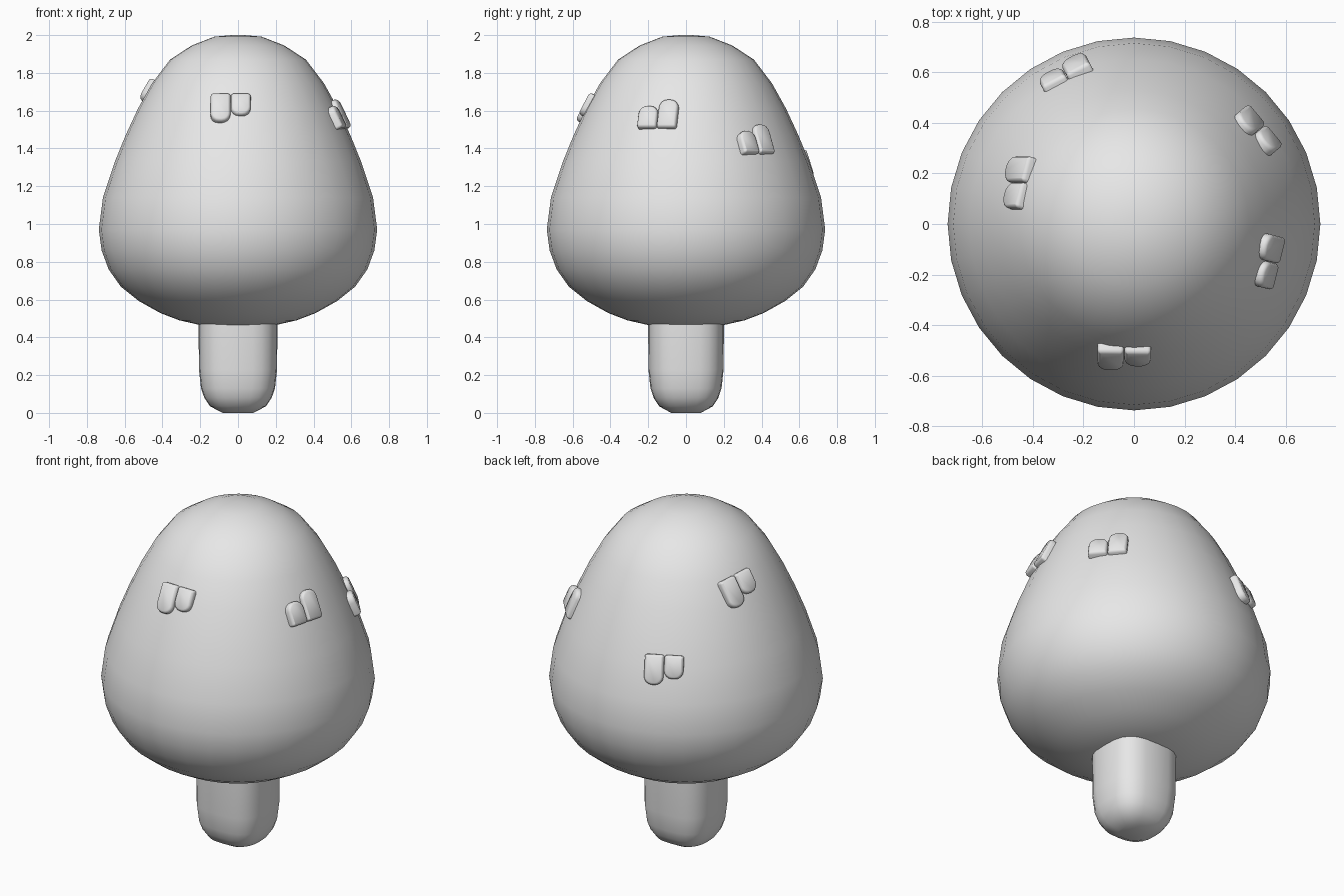
import bpy, bmesh, math
from mathutils import Matrix, Vector

if "Cube" in bpy.data.objects:
    bpy.data.objects.remove(bpy.data.objects["Cube"])

mat = bpy.data.materials.new("light_grey")
mat.diffuse_color = (0.8, 0.8, 0.8, 1)
mat.use_nodes = True
mat.node_tree.nodes["Principled BSDF"].inputs["Base Color"].default_value = mat.diffuse_color


def finish(name, bm, angle):
    bmesh.ops.recalc_face_normals(bm, faces=bm.faces[:])
    me = bpy.data.meshes.new(name)
    bm.to_mesh(me)
    bm.free()
    me.materials.append(mat)
    ob = bpy.data.objects.new(name, me)
    bpy.context.collection.objects.link(ob)
    bpy.ops.object.select_all(action='DESELECT')
    ob.select_set(True)
    bpy.context.view_layer.objects.active = ob
    bpy.ops.object.shade_smooth_by_angle(angle=math.radians(angle))
    return ob


def loft(bm, rings):
    """Join closed rings of points, with a flat cap on both ends."""
    loops = [[bm.verts.new(p) for p in ring] for ring in rings]
    n = len(loops[0])
    for a, b in zip(loops, loops[1:]):
        for i in range(n):
            j = (i + 1) % n
            bm.faces.new((a[i], a[j], b[j], b[i]))
    bm.faces.new(loops[0])
    bm.faces.new(loops[-1])


# Bulbous cap: (radius, height) profile turned around z
PROFILE = [(0.03, 0.456), (0.20, 0.465), (0.31, 0.49), (0.41, 0.528), (0.525, 0.592),
           (0.62, 0.668), (0.685, 0.76), (0.722, 0.86), (0.737, 0.97), (0.715, 1.14),
           (0.652, 1.33), (0.595, 1.47), (0.53, 1.61), (0.455, 1.745), (0.36, 1.87),
           (0.245, 1.945), (0.125, 1.992), (0.03, 2.0)]
bm = bmesh.new()
loft(bm, [[(r * math.cos(t), r * math.sin(t), z)
           for t in (math.tau * i / 32 for i in range(32))] for r, z in PROFILE])
finish("cap", bm, 60)


# Stem: rounded square section, rounded off at the foot
def squircle(h, z, n=24, p=0.72):
    ring = []
    for i in range(n):
        c, s = math.cos(math.tau * i / n), math.sin(math.tau * i / n)
        ring.append((math.copysign(abs(c) ** p, c) * h * 1.02,
                     math.copysign(abs(s) ** p, s) * h * 0.98, z))
    return ring


bm = bmesh.new()
loft(bm, [squircle(h, z) for h, z in [(0.08, 0.0), (0.145, 0.035), (0.175, 0.08),
                                      (0.192, 0.13), (0.203, 0.23), (0.205, 0.52)]])
finish("stem", bm, 60)


# Small plates: flat along y = 0, rounded at the lower end
def cap_radius(z):
    for (r0, z0), (r1, z1) in zip(PROFILE, PROFILE[1:]):
        if z0 <= z <= z1:
            return r0 + (r1 - r0) * (z - z0) / (z1 - z0)
    return 0


def outline(x0, x1, length, inset):
    pts = []
    corners = [(x1, 0, 0.014, -1, -1, 0), (x0, 0, 0.014, 1, -1, 90),
               (x0, -length, 0.045, 1, 1, 180), (x1, -length, 0.045, -1, 1, 270)]
    for x, y, r, sx, sy, start in corners:
        for k in range(5):
            a = math.radians(start + k * 22.5)
            pts.append((x + sx * r + (r - inset) * math.cos(a),
                        y + sy * r + (r - inset) * math.sin(a)))
    return pts


def plate(name, x0, x1, length, frame):
    bm = bmesh.new()
    layers = [(0, -0.03), (0, 0.010), (0.004, 0.019), (0.012, 0.025)]
    loft(bm, [[frame @ Vector((x, y, h)) for x, y in outline(x0, x1, length, inset)]
              for inset, h in layers])
    finish(name, bm, 50)


# Pairs: azimuth, facing, height of flat edge, upside down, roll
PAIRS = [(-94.5, -91, 1.685, False, 0), (-15.5, -14, 1.505, True, 0),
         (37, 40, 1.37, True, 0), (114.5, 117, 1.39, False, 0),
         (159, 162, 1.75, False, 9)]
for n, (az, face, z, flip, roll) in enumerate(PAIRS, 1):
    mid = z + (0.07 if flip else -0.07)
    r = cap_radius(z)
    slope = math.atan2(cap_radius(mid - 0.06) - cap_radius(mid + 0.06), 0.12)
    a, f = math.radians(az), math.radians(face)
    out = Vector((math.cos(f), math.sin(f), 0))
    right = Vector((-math.sin(f), math.cos(f), 0))
    up = Vector((0, 0, math.cos(slope))) - out * math.sin(slope)
    normal = right.cross(up)
    frame = Matrix((right, up, normal)).transposed().to_4x4()
    frame.translation = (r * math.cos(a), r * math.sin(a), z)
    frame = frame @ Matrix.Rotation(math.radians(roll + (180 if flip else 0)), 4, 'Z')
    plate(f"long_plate_{n}", -0.106, -0.001, 0.165, frame)
    plate(f"short_plate_{n}", 0.001, 0.106, 0.128, frame)
